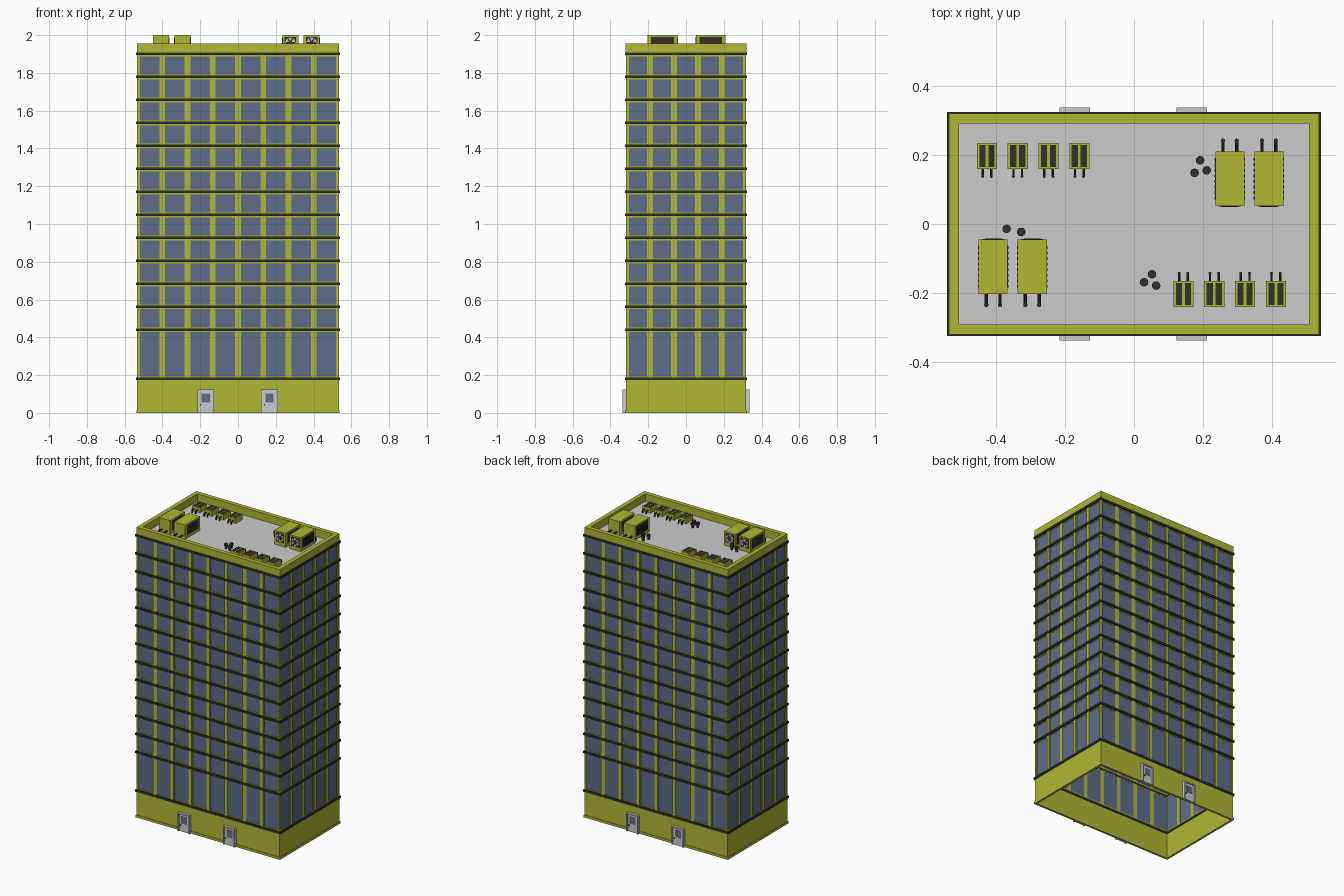
import bpy, bmesh
from math import pi
from mathutils import Matrix, Vector

if "Cube" in bpy.data.objects:
    bpy.data.objects.remove(bpy.data.objects["Cube"])

COLORS = {"yellow": (0.43, 0.48, 0.033, 1), "blue": (0.115, 0.15, 0.254, 1),
          "dark": (0.03, 0.03, 0.03, 1)}
MATS = {}
for key, col in COLORS.items():
    MATS[key] = bpy.data.materials.new(key)
    MATS[key].diffuse_color = col


class Part:
    """Collects primitives into one named object."""
    def __init__(self, name, color=None):
        self.name, self.color, self.bm = name, color, bmesh.new()

    def box(self, x0, x1, y0, y1, z0, z1, m=Matrix()):
        c = Matrix.Translation(((x0 + x1) / 2, (y0 + y1) / 2, (z0 + z1) / 2))
        s = Matrix.Diagonal((abs(x1 - x0), abs(y1 - y0), abs(z1 - z0), 1))
        bmesh.ops.create_cube(self.bm, size=1, matrix=m @ c @ s)

    def ring(self, ox, oy, ix, iy, z0, z1):
        for s in (-1, 1):
            self.box(-ox, ox, s * iy, s * oy, z0, z1)
            self.box(s * ix, s * ox, -iy, iy, z0, z1)

    def tube(self, a, b, r, m=Matrix(), n=10):
        a, b = Vector(a), Vector(b)
        d = b - a
        t = Matrix.Translation((a + b) / 2) @ d.to_track_quat('Z', 'Y').to_matrix().to_4x4()
        bmesh.ops.create_cone(self.bm, cap_ends=True, segments=n, radius1=r, radius2=r,
                              depth=d.length, matrix=m @ t)

    def finish(self):
        me = bpy.data.meshes.new(self.name)
        self.bm.to_mesh(me)
        self.bm.free()
        ob = bpy.data.objects.new(self.name, me)
        bpy.context.collection.objects.link(ob)
        if self.color:
            me.materials.append(MATS[self.color])


WX, WY = 0.534, 0.318            # outer half sizes of the tower
DECK, RIM, TOP = 1.905, 1.955, 2.0
BANDS = [0.18] + [0.44 + 0.1217 * i for i in range(13)]

# Open-bottomed base wall with a small skirt
base = Part("base_wall", "yellow")
base.ring(WX, WY, WX - 0.01, WY - 0.01, 0, 0.18)
base.ring(WX + 0.004, WY + 0.004, WX - 0.002, WY - 0.002, 0, 0.016)
base.finish()

# Dark ledges between the floors
ledges = Part("floor_ledges", "dark")
for z in BANDS:
    ledges.ring(WX + 0.007, WY + 0.006, WX - 0.014, WY - 0.014, z - 0.007, z + 0.007)
ledges.finish()

# Facades: pillars, window frames and glass, one turn per side
pillars = Part("pillars", "yellow")
frames = Part("window_frames", "yellow")
glass = Part("window_glass", "blue")
for k in range(4):
    m = Matrix.Rotation(k * pi / 2, 4, 'Z')
    half, dist, n = (WX, WY, 8) if k % 2 == 0 else (WY, WX, 5)
    pitch = 2 * half / n
    z0, z1 = BANDS[0], BANDS[-1]
    for i in range(n + 1):
        u = -half + i * pitch
        a, b = max(u - 0.010, -half), min(u + 0.010, half)
        pillars.box(a, b, -dist, -dist + 0.012, z0, z1, m)
        a, b = max(u - 0.015, -half + 0.004), min(u + 0.015, half - 0.004)
        frames.box(a, b, -dist + 0.004, -dist + 0.013, z0, z1, m)
    for lo, hi in zip(BANDS, BANDS[1:]):
        lo, hi = lo + 0.007, hi - 0.007
        for za, zb in ((lo, lo + 0.006), (hi - 0.006, hi)):
            frames.box(-half + 0.004, half - 0.004, -dist + 0.004, -dist + 0.013, za, zb, m)
        for i in range(n):
            u = -half + i * pitch
            glass.box(u + 0.013, u + pitch - 0.013, -dist + 0.007, -dist + 0.012,
                      lo + 0.004, hi - 0.004, m)
for p in (pillars, frames, glass):
    p.finish()

# Parapet and roof deck
parapet = Part("parapet", "yellow")
parapet.ring(WX + 0.001, WY + 0.001, 0.506, 0.290, 1.90, RIM)
parapet.finish()
deck = Part("roof_deck")
deck.box(-0.507, 0.507, -0.291, 0.291, DECK - 0.01, DECK)
deck.finish()

# Doors, two at the front and two at the back
doors = Part("doors")
door_glass = Part("door_windows", "blue")
handles = Part("door_handles", "dark")
for side in (-1, 1):
    for x in (-0.171, 0.167):
        m = Matrix.Translation((x, 0, 0))
        if side > 0:
            m = m @ Matrix.Rotation(pi, 4, 'Z')
        doors.box(-0.036, 0.036, -0.329, -WY + 0.004, 0, 0.116, m)
        for s in (-1, 1):
            doors.box(s * 0.036, s * 0.044, -0.336, -WY + 0.004, 0, 0.124, m)
        doors.box(-0.036, 0.036, -0.336, -WY + 0.004, 0.116, 0.124, m)
        door_glass.box(-0.022, 0.022, -0.331, -0.328, 0.055, 0.102, m)
        handles.tube((-0.027, -0.328, 0.043), (-0.027, -0.335, 0.043), 0.004, m)
for p in (doors, door_glass, handles):
    p.finish()

# Rooftop machines
big = Part("large_cooling_units", "yellow")
small = Part("small_cooling_units", "yellow")
grills = Part("unit_grills", "dark")
pipes = Part("unit_pipes", "dark")
fans = Part("unit_fans")


def pipe(m, x, y0, y1, z, r):
    """Pipe leaving a unit and bending down into the roof."""
    pipes.tube((x, y0, z), (x, y1, z), r, m)
    pipes.tube((x, y1 - r, z + r), (x, y1 - r, DECK), r * 1.25, m)


def big_unit(x, y, turn):
    m = Matrix.Translation((x, y, 0)) @ Matrix.Rotation(turn, 4, 'Z')
    big.box(-0.042, 0.042, -0.0785, 0.0785, DECK, TOP, m)
    # fan on the end
    grills.box(-0.031, 0.031, -0.080, -0.077, 1.929, 1.991, m)
    fans.tube((0, -0.079, 1.96), (0, -0.081, 1.96), 0.027, m, 16)
    for b in range(3):
        r = m @ Matrix.Translation((0, 0, 1.96)) @ Matrix.Rotation(b * pi / 3, 4, 'Y')
        grills.box(-0.024, 0.024, -0.082, -0.080, -0.004, 0.004, r)
    # slatted vents on both sides
    for s in (-1, 1):
        grills.box(s * 0.041, s * 0.0425, -0.06, 0.06, 1.925, 1.99, m)
        for i in range(8):
            v = -0.056 + i * 0.016
            grills.box(s * 0.042, s * 0.044, v - 0.004, v + 0.004, 1.927, 1.988, m)
    for px in (-0.02, 0.02):
        pipe(m, px, 0.075, 0.115, 1.925, 0.005)


def small_unit(x, y, turn):
    m = Matrix.Translation((x, y, 0)) @ Matrix.Rotation(turn, 4, 'Z')
    small.box(-0.029, 0.029, -0.0375, 0.0375, DECK, 1.94, m)
    for s in (-1, 1):
        grills.box(s * 0.004, s * 0.022, -0.032, 0.032, 1.939, 1.942, m)
        pipe(m, s * 0.0125, 0.035, 0.063, 1.922, 0.0035)


for x in (-0.407, -0.294):
    big_unit(x, -0.124, pi)
for x in (0.277, 0.390):
    big_unit(x, 0.131, 0)
for i in range(4):
    small_unit(-0.425 + i * 0.089, 0.197, pi)
    small_unit(0.143 + i * 0.089, -0.202, 0)
for p in (big, small, grills, pipes, fans):
    p.finish()

# Capped vent stacks in clusters
vents = Part("vent_stacks", "dark")
for x, y in ((0.191, 0.184), (0.175, 0.148), (0.21, 0.155), (-0.368, -0.014),
             (-0.326, -0.023), (0.052, -0.145), (0.029, -0.168), (0.064, -0.178)):
    vents.tube((x, y, DECK), (x, y, 1.925), 0.008, n=12)
    vents.tube((x, y, 1.923), (x, y, 1.938), 0.0125, n=12)
vents.finish()

for m in bpy.data.materials:
    if m.users and not m.is_grease_pencil:
        m.use_nodes = True
        m.node_tree.nodes["Principled BSDF"].inputs["Base Color"].default_value = m.diffuse_color
